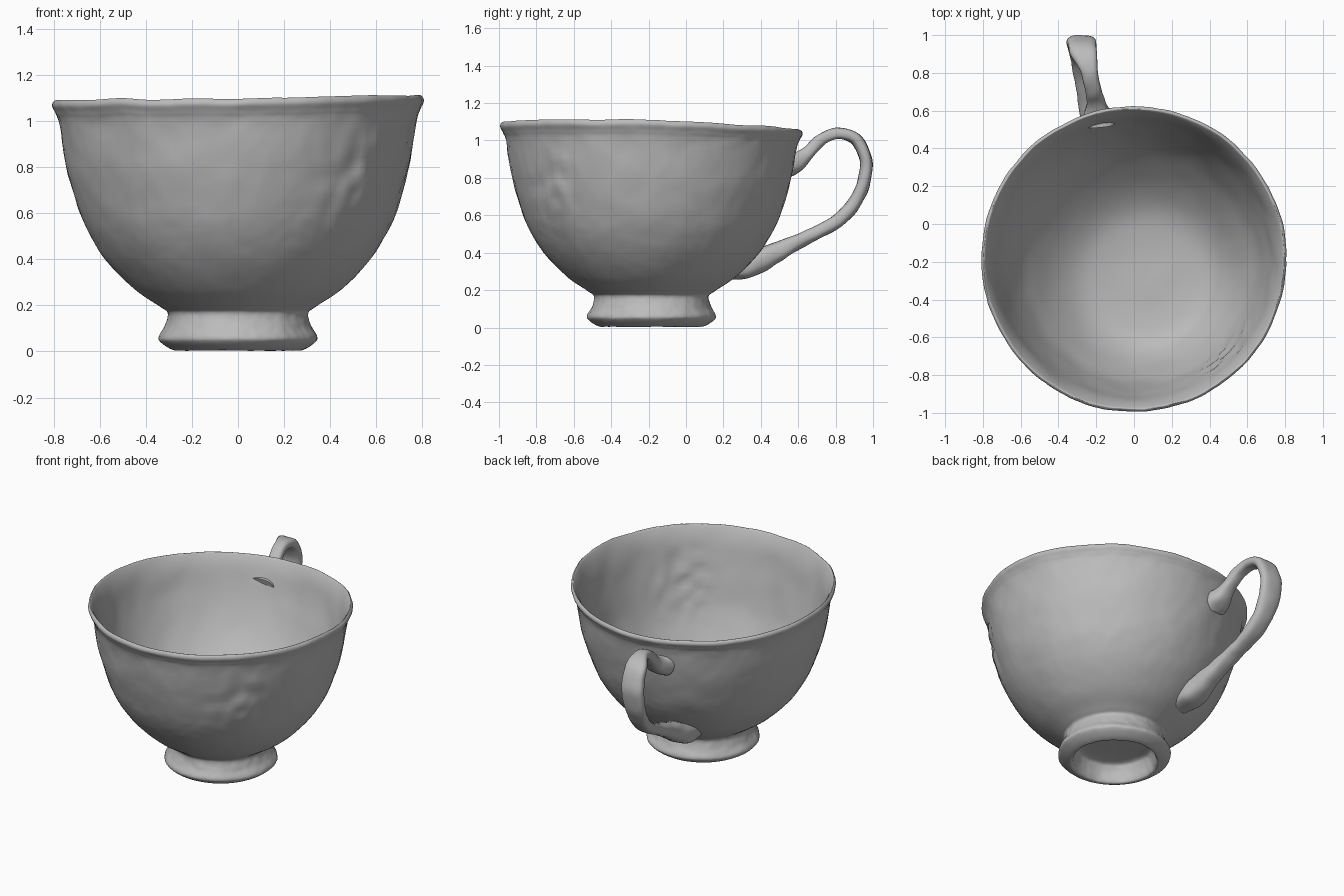
import bpy
import bmesh
from math import sin, cos, pi, exp
from mathutils import Vector, noise

if "Cube" in bpy.data.objects:
    bpy.data.objects.remove(bpy.data.objects["Cube"], do_unlink=True)

CENTRE_Y = -0.185
SEGMENTS = 192
STEPS = 6


def make_material(name, rgb):
    mat = bpy.data.materials.new(name)
    mat.use_nodes = True
    mat.diffuse_color = (*rgb, 1)
    mat.node_tree.nodes["Principled BSDF"].inputs["Base Color"].default_value = (*rgb, 1)
    return mat


clay = make_material("pale grey clay", (0.5, 0.5, 0.5))


def spline(points, steps):
    """Catmull-Rom curve through points of any dimension."""
    pts = [Vector(p) for p in points]
    pts = [pts[0] * 2 - pts[1]] + pts + [pts[-1] * 2 - pts[-2]]
    out = []
    for a, b, c, d in zip(pts, pts[1:], pts[2:], pts[3:]):
        for i in range(steps):
            t = i / steps
            out.append((b * 2 + (c - a) * t + (a * 2 - b * 5 + c * 4 - d) * t ** 2
                        + (b * 3 - a - c * 3 + d) * t ** 3) / 2)
    return out + [pts[-2]]


def skin(name, rings, angle):
    """Join closed rings of points into a capped surface."""
    bm = bmesh.new()
    loops = [[bm.verts.new(p) for p in ring] for ring in rings]
    n = len(loops[0])
    for low, high in zip(loops, loops[1:]):
        for i in range(n):
            j = (i + 1) % n
            bm.faces.new((low[i], low[j], high[j], high[i]))
    bm.faces.new(loops[0][::-1])
    bm.faces.new(loops[-1])
    bmesh.ops.recalc_face_normals(bm, faces=bm.faces)
    mesh = bpy.data.meshes.new(name)
    bm.to_mesh(mesh)
    bm.free()
    mesh.materials.append(clay)
    obj = bpy.data.objects.new(name, mesh)
    bpy.context.collection.objects.link(obj)
    bpy.ops.object.select_all(action="DESELECT")
    obj.select_set(True)
    bpy.context.view_layer.objects.active = obj
    bpy.ops.object.shade_smooth_by_angle(angle=angle)


def ring_at(r, z, inner):
    """One lathe ring, worn by noise, with a gently wavy rim."""
    # The inside drifts off centre towards its floor
    drift = max(0, (1 - z) / 0.75) ** 2 if inner else 0
    fine = 0 if inner else 0.5
    ring = []
    for i in range(SEGMENTS):
        a = 2 * pi * i / SEGMENTS
        x, y = r * cos(a), r * sin(a)
        p = Vector((x, y, z))
        relief = exp(-((x - 0.5) ** 2 + (y + 0.5) ** 2 + (z - 0.75) ** 2) / 0.03)
        bump = noise.noise(p * 7) + fine * (noise.noise(p * 20) + 0.5 * noise.noise(p * 38))
        bump = 0.005 * (bump + relief * 4 * noise.noise(p * 14))
        s = 1 + bump / max(r, 0.2)
        lift = z ** 3 * (0.008 * cos(2 * a) - 0.016 * sin(a) + 0.008 * cos(a)
                         + 0.006 * noise.noise(Vector((x * 4, y * 4, 0))))
        ring.append((x * s + 0.07 * drift, y * s + CENTRE_Y - 0.1 * drift,
                     max(0, z + lift + 0.4 * bump)))
    return ring


# Cup body: hollow foot, flared bowl outside, lip, then the thicker-walled inside
foot = [(0.02, 0.13), (0.2, 0.125), (0.24, 0.09), (0.258, 0.012), (0.29, 0.01),
        (0.335, 0.04), (0.343, 0.065), (0.318, 0.11), (0.305, 0.165)]
outside = [(0.34, 0.195), (0.45, 0.27), (0.56, 0.38), (0.635, 0.49), (0.69, 0.61),
           (0.745, 0.8), (0.775, 0.98), (0.792, 1.03), (0.808, 1.063), (0.802, 1.083)]
inside = [(0.787, 1.08), (0.75, 1.0), (0.705, 0.83), (0.635, 0.63), (0.555, 0.49),
          (0.45, 0.36), (0.34, 0.28), (0.2, 0.25), (0.02, 0.245)]
profile = spline(foot + outside + inside, STEPS)
split = STEPS * len(foot + outside)
skin("cup_body", [ring_at(r, z, k >= split) for k, (r, z) in enumerate(profile)], 0.8)

# Handle: path x, y, z followed by half width and half thickness
path = [(-0.19, 0.53, 0.865, 0.09, 0.07), (-0.195, 0.59, 0.885, 0.07, 0.055),
        (-0.205, 0.65, 0.935, 0.048, 0.036), (-0.22, 0.73, 1.01, 0.042, 0.032),
        (-0.24, 0.82, 1.038, 0.048, 0.031), (-0.268, 0.915, 1.0, 0.072, 0.033),
        (-0.28, 0.965, 0.87, 0.076, 0.034), (-0.28, 0.925, 0.71, 0.07, 0.035),
        (-0.265, 0.83, 0.585, 0.06, 0.037), (-0.25, 0.7, 0.51, 0.055, 0.036),
        (-0.23, 0.58, 0.45, 0.055, 0.04), (-0.21, 0.45, 0.385, 0.065, 0.058),
        (-0.2, 0.33, 0.33, 0.085, 0.065), (-0.18, 0.2, 0.305, 0.08, 0.05)]
stations = spline(path, STEPS)
rings = []
for i, s in enumerate(stations):
    before, after = stations[max(i - 1, 0)], stations[min(i + 1, len(stations) - 1)]
    tangent = (Vector(after[:3]) - Vector(before[:3])).normalized()
    side = (Vector((1, 0, 0)) - tangent * tangent.x).normalized()
    out = tangent.cross(side)
    centre = Vector(s[:3])
    ring = []
    for k in range(24):
        # Squared-off oval section
        a = 2 * pi * k / 24
        c, d = (abs(v) ** 0.75 * (1 if v > 0 else -1) for v in (cos(a), sin(a)))
        arm = side * c * s[3] + out * d * s[4]
        ring.append(centre + arm + arm.normalized() * 0.006 * noise.noise((centre + arm) * 14))
    rings.append(ring)
skin("handle", rings, 0.8)
